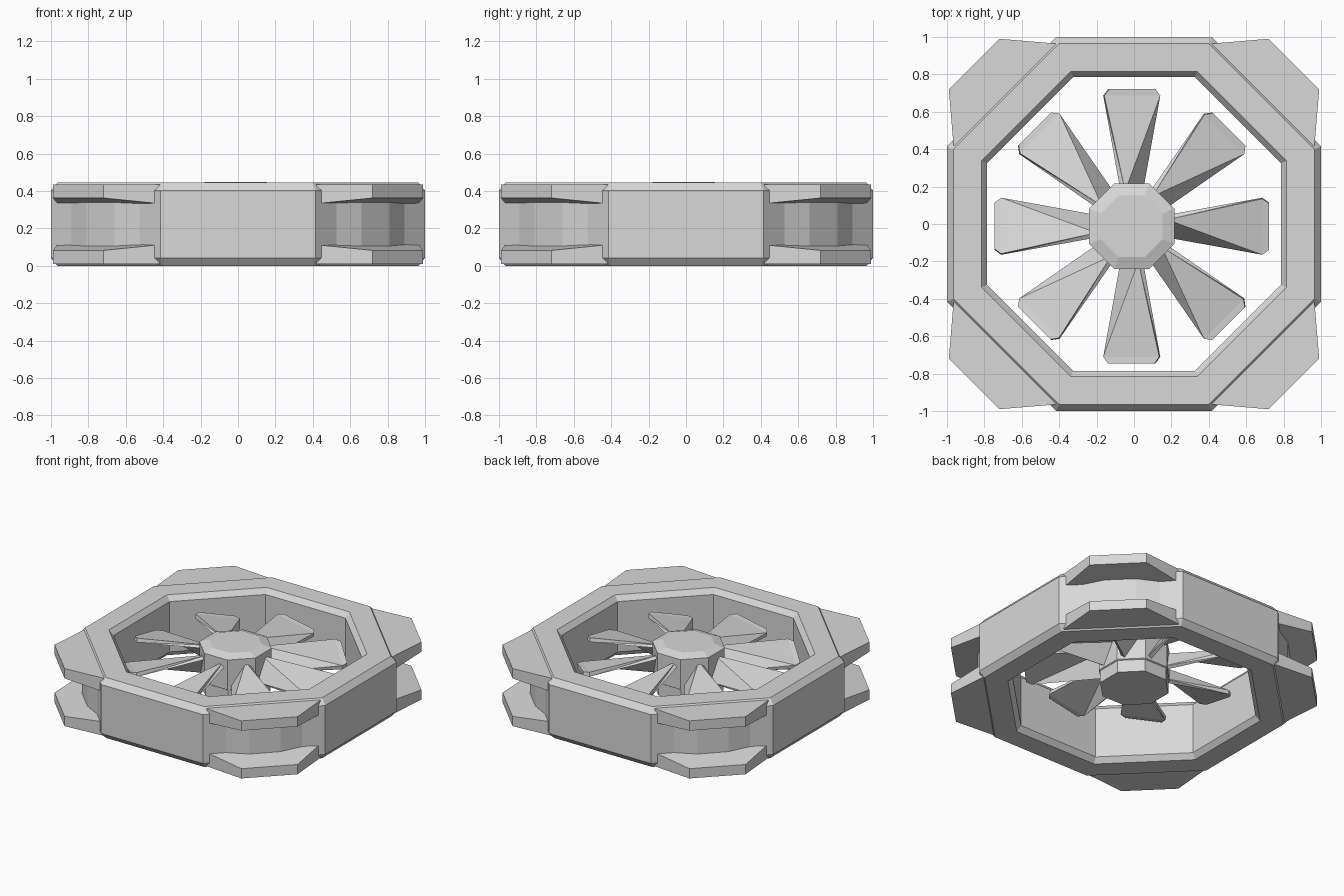
import bpy, bmesh
from math import pi, cos, sin, radians
from mathutils import Matrix, Vector

cube = bpy.data.objects.get("Cube")
if cube:
    bpy.data.objects.remove(cube)

grey = bpy.data.materials.new("light grey metal")
grey.use_nodes = True
colour = (0.69, 0.69, 0.69, 1)
grey.diffuse_color = colour
grey.node_tree.nodes["Principled BSDF"].inputs["Base Color"].default_value = colour

HEIGHT = 0.445
MID = HEIGHT / 2
CENTRE = Vector((-0.012, -0.012, 0))


def loft(name, loops, ring=False, twisted=False, turn=0, offset=(0, 0, 0)):
    """Skin a row of equal loops; cap the ends, or join them into a ring."""
    bm = bmesh.new()
    rows = [[bm.verts.new(p) for p in loop] for loop in loops]
    n = len(rows[0])
    pairs = list(zip(rows, rows[1:]))
    if ring:
        pairs.append((rows[-1], rows[0]))
    else:
        bm.faces.new(rows[0])
        bm.faces.new(rows[-1])
    for a, b in pairs:
        for i in range(n):
            j = (i + 1) % n
            if not twisted:
                bm.faces.new((a[i], a[j], b[j], b[i]))
            elif i < n // 2:
                bm.faces.new((a[i], a[j], b[i]))
                bm.faces.new((a[j], b[j], b[i]))
            else:
                bm.faces.new((a[i], a[j], b[j]))
                bm.faces.new((a[i], b[j], b[i]))
    bmesh.ops.recalc_face_normals(bm, faces=bm.faces)
    bm.transform(Matrix.Translation(offset) @ Matrix.Rotation(turn, 4, "Z"))
    mesh = bpy.data.meshes.new(name)
    bm.to_mesh(mesh)
    bm.free()
    mesh.materials.append(grey)
    obj = bpy.data.objects.new(name, mesh)
    bpy.context.collection.objects.link(obj)


def octagon(apothem, z):
    r = apothem / cos(pi / 8)
    return [(r * cos(a), r * sin(a), z) for a in (pi / 8 + i * pi / 4 for i in range(8))]


# Octagonal frame with bevelled rims
half = [(0.785, 0.185), (0.815, MID), (0.965, MID), (1.0, 0.18)]
profile = [(r, MID + h) for r, h in half] + [(r, MID - h) for r, h in reversed(half)]
loft("octagonal_frame", [octagon(r, z) for r, z in profile], ring=True)

# Corner flanges above and below a bulged wall
outline = [(0.42, 0.965), (0.72, 0.99), (0.99, 0.72), (0.965, 0.42), (0.86, 0.36), (0.36, 0.86)]
under = [0.11, 0.14, 0.14, 0.11, 0.09, 0.09]
bulge = [(0.52, 0.892), (0.66, 0.81), (0.81, 0.66), (0.892, 0.52), (0.8, 0.5), (0.5, 0.8)]
for k in range(4):
    for side, label in ((1, "upper"), (-1, "lower")):
        outer = [(x, y, MID + side * 0.212) for x, y in outline]
        inner = [(x, y, MID + side * h) for (x, y), h in zip(outline, under)]
        loft(f"{label}_corner_flange_{k + 1}", [inner, outer], turn=k * pi / 2)
    loft(f"corner_wall_{k + 1}",
         [[(x, y, MID + h) for x, y in bulge] for h in (-0.135, 0.135)], turn=k * pi / 2)

# Fan hub: narrower base, wider body and a shallow bevelled cap
hub = [(0.22, 0.11), (0.22, 0.2), (0.228, 0.205), (0.228, 0.425), (0.165, 0.447)]
loft("fan_hub", [octagon(r, z) for r, z in hub], offset=CENTRE)


def blade_section(r, width, pitch, thick=0.03):
    # Rectangle across the blade, pitched about its own long axis
    c, s = cos(radians(pitch)), sin(radians(pitch))
    corners = [(-1, -1), (1, -1), (1, 1), (-1, 1)]
    return [(r, u * width / 2 * c - v * thick / 2 * s, 0.3 + u * width / 2 * s + v * thick / 2 * c)
            for u, v in corners]


# Eight twisted blades that widen toward a clipped tip
for k in range(8):
    loft(f"fan_blade_{k + 1}",
         [blade_section(0.19, 0.18, 58), blade_section(0.698, 0.305, 11), blade_section(0.735, 0.25, 11)],
         twisted=True, turn=k * pi / 4, offset=CENTRE)
